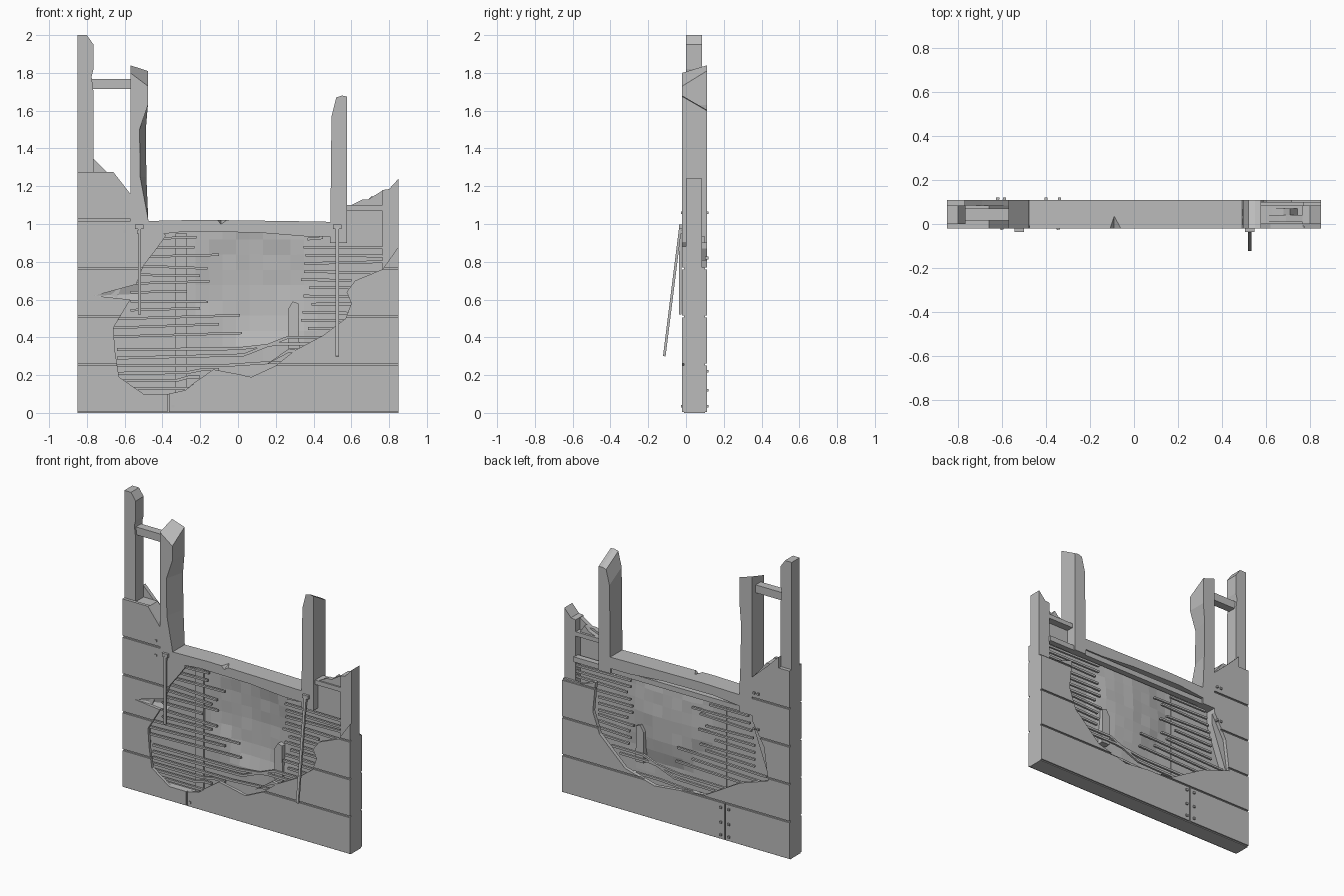
import bpy, bmesh, math, random
from mathutils import Vector

random.seed(4)
cube = bpy.data.objects.get("Cube")
if cube:
    bpy.data.objects.remove(cube, do_unlink=True)

grey = bpy.data.materials.new("weathered grey")
grey.use_nodes = True
tone = (0.5, 0.5, 0.5, 1)
grey.diffuse_color = tone
grey.node_tree.nodes["Principled BSDF"].inputs["Base Color"].default_value = tone

FRONT, CORE_F, CORE_B, BACK = -0.02, 0.0, 0.085, 0.11


def finish(bm, name):
    bmesh.ops.recalc_face_normals(bm, faces=bm.faces)
    mesh = bpy.data.meshes.new(name)
    bm.to_mesh(mesh)
    bm.free()
    mesh.materials.append(grey)
    ob = bpy.data.objects.new(name, mesh)
    bpy.context.collection.objects.link(ob)
    return ob


def slab(name, outline, y0, y1):
    """Extrude an x-z outline from y0 to y1."""
    bm = bmesh.new()
    face = bm.faces.new([bm.verts.new((x, y0, z)) for x, z in outline])
    ext = bmesh.ops.extrude_face_region(bm, geom=[face])["geom"]
    for v in ext:
        if isinstance(v, bmesh.types.BMVert):
            v.co.y = y1
    return finish(bm, name)


def box(name, x0, x1, z0, z1, y0=CORE_F, y1=CORE_B):
    return slab(name, [(x0, z0), (x1, z0), (x1, z1), (x0, z1)], y0, y1)


def stick(bm, points, wide, deep):
    """Sweep a rectangular section along a bent path."""
    pts = [Vector(p) for p in points]
    rings = []
    for i, p in enumerate(pts):
        d = (pts[min(i + 1, len(pts) - 1)] - pts[max(i - 1, 0)]).normalized()
        side = d.cross(Vector((0, 1, 0))).normalized() * wide / 2
        up = side.cross(d).normalized() * deep / 2
        rings.append([bm.verts.new(p + side * a + up * b)
                      for a, b in ((1, 1), (-1, 1), (-1, -1), (1, -1))])
    for r, s in zip(rings, rings[1:]):
        for k in range(4):
            bm.faces.new((r[k], r[k - 1], s[k - 1], s[k]))
    bm.faces.new(rings[0])
    bm.faces.new(rings[-1])


def cut(ob, cutter):
    mod = ob.modifiers.new("cut", "BOOLEAN")
    mod.object, mod.operation, mod.solver = cutter, "DIFFERENCE", "EXACT"
    bpy.context.view_layer.objects.active = ob
    bpy.ops.object.modifier_apply(modifier=mod.name)
    bpy.data.objects.remove(cutter, do_unlink=True)


def groove(skin, x0, x1, z0, z1, y):
    cut(skin, box("groove_cutter", x0, x1, z0, z1, y - 0.01, y + 0.01))


# Board skins, broken open around the hole
front = slab("front_boards", [
    (-.85, 0), (.85, 0), (.85, .88), (.765, .76), (.62, .7), (.575, .64),
    (.6, .58), (.57, .5), (.45, .41), (.3, .33), (.2, .25), (.07, .19),
    (-.13, .23), (-.28, .12), (-.37, .1), (-.5, .1), (-.63, .19), (-.65, .32),
    (-.66, .45), (-.6, .55), (-.57, .6), (-.76, .62), (-.54, .68), (-.5, .78),
    (-.43, .87), (-.38, .94), (-.48, 1.02), (-.57, 1.02), (-.57, 1.16),
    (-.66, 1.275), (-.85, 1.275)], FRONT, CORE_F)
back = slab("back_boards", [
    (-.85, 0), (.85, 0), (.85, .77), (.72, .77), (.6, .81), (.62, .61),
    (.57, .47), (.38, .29), (.16, .23), (-.22, .27), (-.48, .42), (-.69, .49),
    (-.66, .71), (-.57, .87), (-.57, 1.16), (-.69, 1.27), (-.77, 1.35),
    (-.77, 1.275), (-.85, 1.275)], CORE_B, BACK)
for skin, y in ((front, FRONT), (back, BACK)):
    for i in range(5):
        z = 0.255 * i
        groove(skin, -1, 1 if i < 4 else -.57, z - .005, z + .006, y)
    groove(skin, -.373, -.365, -.01, .255, y)

# Solid core and frame
slab("left_core", [(-.85, .05), (-.66, .05), (-.68, .5), (-.57, .8), (-.57, 1.16),
                   (-.66, 1.27), (-.85, 1.27)], CORE_F, CORE_B)
box("bottom_sill", -.85, .85, 0, .1)
slab("right_corner_post", [(.765, .05), (.85, .05), (.85, 1.24), (.8, 1.185),
                           (.765, 1.18)], CORE_F, CORE_B)
box("right_rail", .57, .77, 1.07, 1.1)
slab("right_broken_top", [(.57, 1.09), (.6, 1.1), (.66, 1.13), (.69, 1.13),
                          (.77, 1.18), (.77, 1.08)], .01, .04)
slab("right_splinter", [(.6, 1.09), (.68, 1.12), (.71, 1.15), (.75, 1.09)], .04, .07)

# Lintel sill under the opening, with a chipped top edge
sill = slab("opening_sill", [(-.52, .935), (-.28, .96), (.1, .955), (.35, .935),
                             (.57, .935), (.57, 1.01), (.3, 1.015), (-.2, 1.022),
                             (-.52, 1.015)], FRONT, BACK)
bm = bmesh.new()
chip = [bm.verts.new(p) for p in ((-.12, -.03, 1.03), (-.04, -.03, 1.03),
                                  (-.09, .06, 1.03), (-.09, -.03, .995))]
for trio in ((0, 1, 2), (0, 1, 3), (1, 2, 3), (0, 2, 3)):
    bm.faces.new([chip[k] for k in trio])
cut(sill, finish(bm, "chip_cutter"))
box("sill_batten", -.57, .77, .9, .935, .06, .1)

# Standing posts
slab("tall_left_post", [(-.85, 1.2), (-.765, 1.2), (-.765, 1.7), (-.775, 1.78),
                        (-.765, 1.82), (-.765, 1.95), (-.8, 2), (-.85, 2)], CORE_F, CORE_B)
box("left_cross_rail", -.78, -.56, 1.715, 1.768, .015, .07)
left_post = slab("left_opening_post", [
    (-.57, .9), (-.475, .9), (-.475, 1.02), (-.485, 1.25), (-.488, 1.5),
    (-.477, 1.63), (-.477, 1.81), (-.57, 1.84)], FRONT, BACK)
right_post = slab("right_opening_post", [
    (.488, .9), (.577, .9), (.577, 1.675), (.55, 1.68), (.52, 1.67), (.495, 1.57)],
    FRONT, BACK)
# Sloped tops and worn front edge
for v in left_post.data.vertices:
    if v.co.z > 1.7 and v.co.y < 0:
        v.co.z -= .04 if v.co.x < -.5 else .08
    if 1.2 < v.co.z < 1.6 and v.co.y < 0:
        v.co.x -= .033
for v in right_post.data.vertices:
    if v.co.z > 1.5 and v.co.y > 0:
        v.co.z -= .075

# Dented inner sheet
bm = bmesh.new()
nx, nz = 22, 13
grid = []
for j in range(nz + 1):
    row = []
    for i in range(nx + 1):
        x, z = -.8 + 1.58 * i / nx, .03 + 1.05 * j / nz
        if x < .5:
            z = min(z, 1.0)
        r = math.hypot((x - .1 - .12 * (.65 - z)) / .3, (z - .66) / .31)
        dent = max(0, 1 - r * r) ** .6 * .028
        jitter = random.uniform(-.004, .004) if r < 1.2 else 0
        row.append(bm.verts.new((x, .036 + dent + jitter, z)))
    grid.append(row)
for j in range(nz):
    for i in range(nx):
        bm.faces.new((grid[j][i], grid[j][i + 1], grid[j + 1][i + 1], grid[j + 1][i]))
sheet = finish(bm, "inner_sheet")
sheet.modifiers.new("thickness", "SOLIDIFY").thickness = .006

# Studs behind the laths
box("long_stud", -.33, -.27, .09, .95, .015, .04)
slab("broken_stud", [(.265, .34), (.325, .34), (.32, .58), (.29, .59), (.265, .55)],
     .012, .075)

# Laths on both sides of the sheet
left_ends = [-.22, -.23, -.1, -.16, -.2, -.15, -.27, -.16, -.2, .01, -.1, .02]
for side, y in (("front", .007), ("back", .077)):
    bm = bmesh.new()
    for i, end in enumerate(left_ends):
        z = .92 - i * .047
        tilt = random.uniform(-.015, .012) if i < 9 else .02
        start = -.66 if i > 8 else -.57 + .012 * (5 - i) * (i < 5)
        stick(bm, [(start, y, z), (end, y, z + tilt)], .013, .014)
    for i in range(12):
        z = .92 - i * .043
        start = .35 + random.uniform(-.02, .04)
        stop = .45 if i == 0 else .765 if i < 5 else .6
        stick(bm, [(start, y, z), (stop, y, z + random.uniform(-.006, .01))], .014, .014)
    for z, end, rise in ((.335, .44, .03), (.29, .5, .11), (.25, .34, .015),
                         (.21, -.1, .02), (.17, -.2, .02), (.13, -.24, 0)):
        mid = (-.64 + end) / 2 + .1
        stick(bm, [(-.64, y, z), (mid, y, z + rise * .15),
                   ((mid + end) / 2, y, z + rise), (end, y, z + rise)], .015, .014)
    finish(bm, side + "_laths")

# Dented triangular tear beside the hole
bm = bmesh.new()
a, b, c, d = [bm.verts.new(p) for p in ((-.76, -.018, .62), (-.53, .015, .69),
                                        (-.53, .03, .63), (-.53, .015, .59))]
bm.faces.new((a, b, c))
bm.faces.new((a, c, d))
finish(bm, "torn_flap")

# Lifted splinters along the lower edge
for name, tip in (("left_splinter", (-.13, .23)), ("right_edge_splinter", (.27, .34))):
    x, z = tip
    slab(name, [(x - .13, z - .09), (x, z - .02), (x + .16, z - .03), (x, z)],
         FRONT, CORE_F)

# Hanging rods with hooked heads
for name, x, low in (("left_rod", -.522, (-.03, .52)), ("right_rod", .526, (-.115, .3))):
    bm = bmesh.new()
    stick(bm, [(x, -.03, .98), (x, *low)], .017, .014)
    stick(bm, [(x - .022, -.026, .985), (x + .022, -.026, .985)], .024, .02)
    stick(bm, [(x, -.03, .96), (x, .0, .955)], .018, .018)
    finish(bm, name)

# Nail heads
bm = bmesh.new()
spots = [(x, z, BACK) for x in (-.4, -.34) for z in (.035, .12, .22)]
spots += [(x, z, BACK) for x in (-.62, -.59) for z in (.82, 1.06)]
spots += [(-.345, .035, FRONT), (-.6, 1.06, FRONT), (-.6, .96, FRONT)]
for x, z, y in spots:
    out = .01 if y > 0 else -.006
    stick(bm, [(x, y - out, z), (x + .001, y + out, z)], .014, .014)
finish(bm, "nail_heads")
